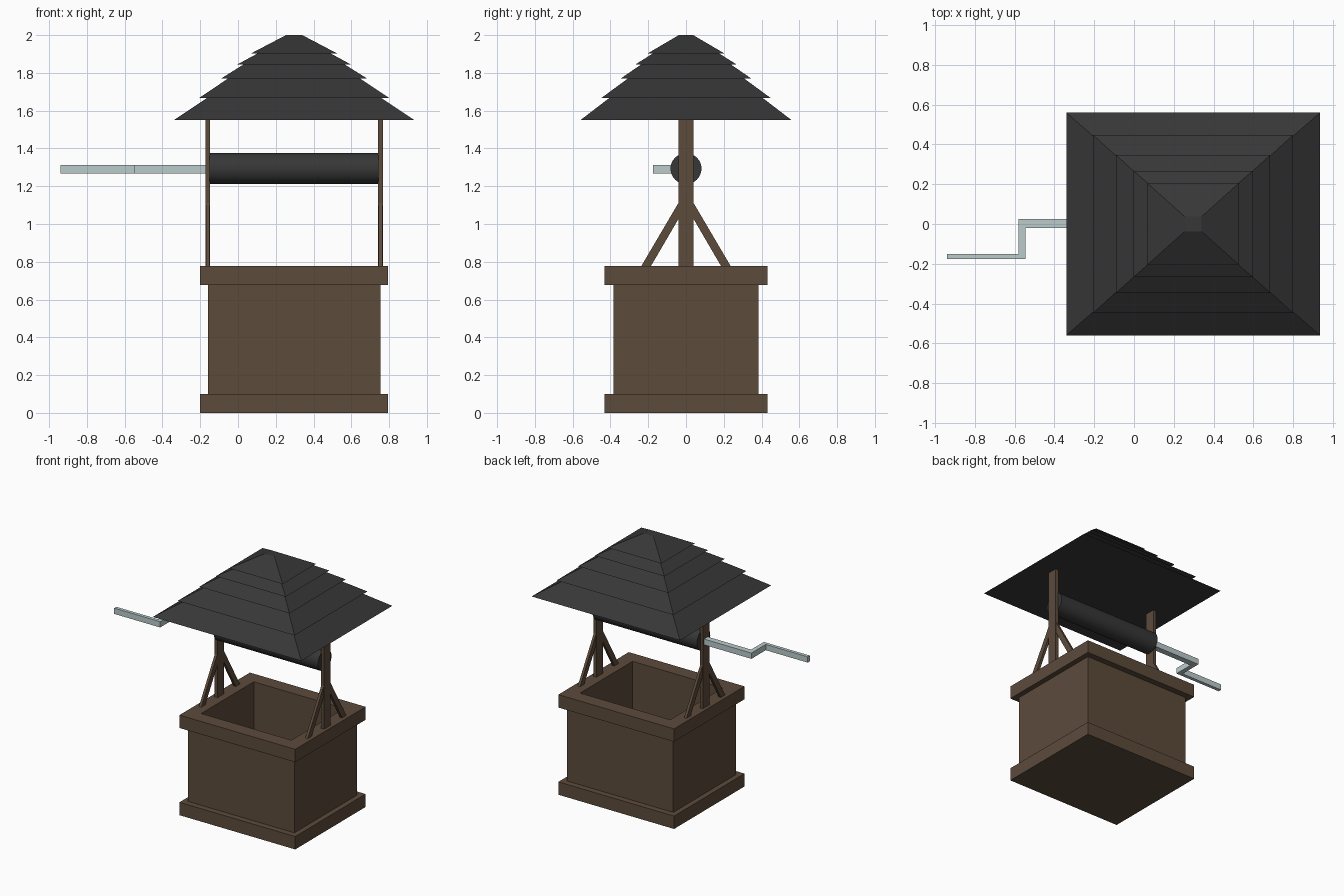
import bpy, bmesh, math

if "Cube" in bpy.data.objects:
    bpy.data.objects.remove(bpy.data.objects["Cube"])

CX = 0.297  # centre of the well body in x


def mat(name, rgb):
    m = bpy.data.materials.new(name)
    m.diffuse_color = (*rgb, 1)
    m.use_nodes = True
    m.node_tree.nodes["Principled BSDF"].inputs["Base Color"].default_value = m.diffuse_color
    return m


WOOD = mat("brown wood", (0.107, 0.070, 0.044))
DARK = mat("dark grey", (0.038, 0.038, 0.038))
METAL = mat("pale metal", (0.50, 0.60, 0.60))


def make(name, bm, material):
    bmesh.ops.recalc_face_normals(bm, faces=bm.faces)
    me = bpy.data.meshes.new(name)
    bm.to_mesh(me)
    bm.free()
    me.materials.append(material)
    ob = bpy.data.objects.new(name, me)
    bpy.context.collection.objects.link(ob)
    return ob


def loft(name, levels, material):
    """Rectangular rings (half x, half y, z) joined into a closed skin."""
    bm = bmesh.new()
    rings = [[bm.verts.new((CX + sx * hx, sy * hy, z))
              for sx, sy in ((-1, -1), (1, -1), (1, 1), (-1, 1))]
             for hx, hy, z in levels]
    for a, b in zip(rings, rings[1:]):
        for i in range(4):
            j = (i + 1) % 4
            bm.faces.new((a[i], a[j], b[j], b[i]))
    bm.faces.new(rings[0])
    bm.faces.new(rings[-1])
    return make(name, bm, material)


def prism(name, pts, depth, material):
    """Polygon extruded by a vector."""
    bm = bmesh.new()
    f = bm.faces.new([bm.verts.new(p) for p in pts])
    r = bmesh.ops.extrude_face_region(bm, geom=[f], use_keep_orig=True)
    vs = [v for v in r["geom"] if isinstance(v, bmesh.types.BMVert)]
    bmesh.ops.translate(bm, verts=vs, vec=depth)
    return make(name, bm, material)


# Well: foot, wall and rim outside, then down the hollow to the floor
loft("well_body", [(0.497, 0.432, 0), (0.497, 0.432, 0.10),
                   (0.457, 0.385, 0.10), (0.457, 0.385, 0.677),
                   (0.497, 0.432, 0.677), (0.497, 0.432, 0.777),
                   (0.387, 0.322, 0.777), (0.387, 0.322, 0.10)], WOOD)

# Posts with a pair of slanted braces on each side
for side, s in (("left", -1), ("right", 1)):
    x = CX + s * 0.457
    prism(side + "_post", [(x - 0.013, y, z) for y, z in
          ((-0.04, 0.775), (0.04, 0.775), (0.04, 1.56), (-0.04, 1.56))],
          (0.026, 0, 0), WOOD)
    for end, t in (("front", -1), ("back", 1)):
        prism(f"{side}_{end}_brace", [(x - 0.010, t * y, z) for y, z in
              ((0.187, 0.775), (0.238, 0.775), (0.038, 1.115), (0.038, 1.03))],
              (0.020, 0, 0), WOOD)

# Rope drum between the posts
bpy.ops.mesh.primitive_cylinder_add(vertices=32, radius=0.082, depth=0.896,
                                    location=(CX, 0, 1.293),
                                    rotation=(0, math.pi / 2, 0))
drum = bpy.context.object
drum.name = "drum"
drum.data.materials.append(DARK)
bpy.ops.object.shade_smooth_by_angle(angle=math.radians(35))

# Crank handle, bent flat in the horizontal plane
prism("crank_handle", [(x, y, 1.267) for x, y in
      ((-0.15, 0.026), (-0.58, 0.026), (-0.58, -0.150), (-0.94, -0.150),
       (-0.94, -0.176), (-0.545, -0.176), (-0.545, -0.020), (-0.15, -0.020))],
      (0, 0, 0.045), METAL)

# Five-tier roof with overhanging courses
loft("roof", [(0.637, 0.559, 1.55), (0.46, 0.405, 1.668),
              (0.502, 0.447, 1.668), (0.35, 0.308, 1.77),
              (0.387, 0.346, 1.77), (0.267, 0.237, 1.845),
              (0.30, 0.267, 1.845), (0.195, 0.177, 1.902),
              (0.230, 0.205, 1.902), (0.043, 0.038, 2.0)], DARK)
